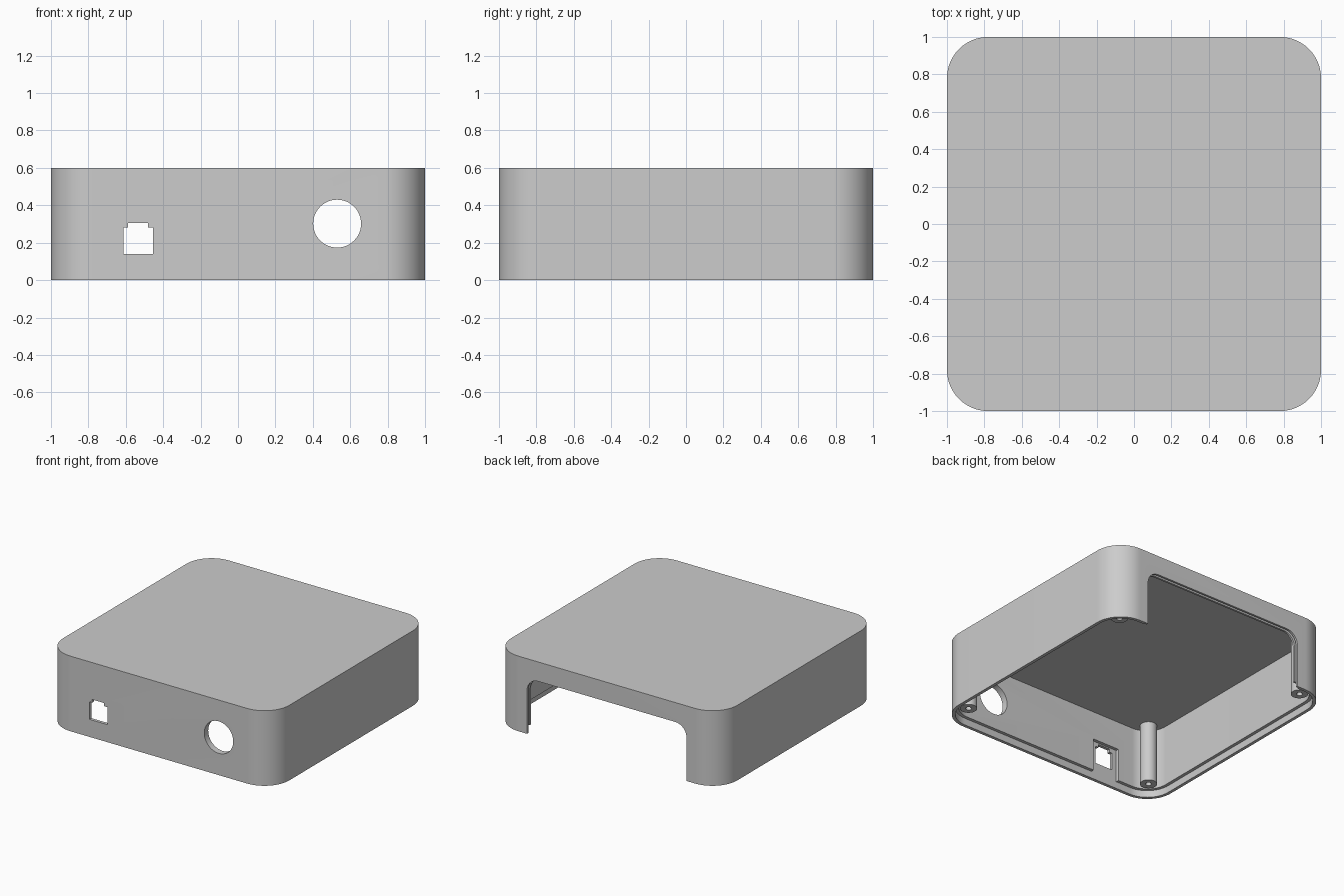
import bpy, bmesh
from math import pi, cos, sin, radians

if "Cube" in bpy.data.objects:
    bpy.data.objects.remove(bpy.data.objects["Cube"], do_unlink=True)

GREY = (0.604, 0.604, 0.604, 1)
plastic = bpy.data.materials.new("grey plastic")
plastic.use_nodes = True
plastic.diffuse_color = GREY
plastic.node_tree.nodes["Principled BSDF"].inputs["Base Color"].default_value = GREY


def rounded(cu, cv, hu, hv, r, n=20):
    """Outline of a rounded rectangle, counter-clockwise."""
    pts = []
    for k, (su, sv) in enumerate([(1, 1), (-1, 1), (-1, -1), (1, -1)]):
        for i in range(n + 1):
            a = (k + i / n) * pi / 2
            pts.append((cu + su * (hu - r) + r * cos(a), cv + sv * (hv - r) + r * sin(a)))
    return pts


def circle(cu, cv, r, n=48):
    return [(cu + r * cos(2 * pi * i / n), cv + r * sin(2 * pi * i / n)) for i in range(n)]


def rect(u0, u1, v0, v1):
    return [(u0, v0), (u1, v0), (u1, v1), (u0, v1)]


def prism(name, pts, lo, hi, axis="z"):
    """Extrude an outline along z (outline in x, y) or y (outline in x, z)."""
    bm = bmesh.new()
    rings = [[bm.verts.new((u, v, w) if axis == "z" else (u, w, v)) for u, v in pts]
             for w in (lo, hi)]
    bm.faces.new(rings[0])
    bm.faces.new(rings[1])
    for i in range(len(pts)):
        j = (i + 1) % len(pts)
        bm.faces.new((rings[0][i], rings[0][j], rings[1][j], rings[1][i]))
    bmesh.ops.recalc_face_normals(bm, faces=bm.faces)
    mesh = bpy.data.meshes.new(name)
    bm.to_mesh(mesh)
    bm.free()
    mesh.materials.append(plastic)
    ob = bpy.data.objects.new(name, mesh)
    bpy.context.collection.objects.link(ob)
    return ob


def select(ob):
    bpy.ops.object.select_all(action="DESELECT")
    ob.select_set(True)
    bpy.context.view_layer.objects.active = ob


def cut(ob, cutter):
    cutter.hide_render = True
    select(ob)
    mod = ob.modifiers.new("cut", "BOOLEAN")
    mod.operation, mod.solver, mod.object = "DIFFERENCE", "EXACT", cutter
    bpy.ops.object.modifier_apply(modifier=mod.name)
    bpy.data.objects.remove(cutter, do_unlink=True)


def smooth(ob):
    select(ob)
    bpy.ops.object.shade_smooth_by_angle(angle=radians(30))


# Main shell: hollow, open underneath, with a ledge for a base plate
shell = prism("shell", rounded(0, 0, 1, 1, 0.22), 0, 0.6)
cut(shell, prism("cavity", rounded(0, 0, 0.95, 0.95, 0.17), -0.1, 0.54))
cut(shell, prism("base_recess", rounded(0, 0, 0.975, 0.975, 0.195), -0.1, 0.055))

# Back opening, with a slot around it for a sliding panel
cut(shell, prism("back_opening", rounded(0, 0, 0.705, 0.445, 0.1), 0.85, 1.1, "y"))
cut(shell, prism("panel_slot", rounded(0, 0, 0.725, 0.465, 0.12), 0.966, 0.984, "y"))

# Round cable hole in the front
cut(shell, prism("cable_hole", circle(0.53, 0.302, 0.128), -1.1, -0.85, "y"))

# Socket hole with a narrow latch notch, and thinned wall behind it
cut(shell, prism("socket_relief", rect(-0.65, -0.415, -0.1, 0.315), -0.975, -0.85, "y"))
socket = [(-0.612, 0.14), (-0.455, 0.14), (-0.455, 0.28), (-0.482, 0.28),
          (-0.482, 0.305), (-0.588, 0.305), (-0.588, 0.28), (-0.612, 0.28)]
cut(shell, prism("socket_hole", socket, -1.1, -0.85, "y"))
smooth(shell)

# Four screw posts under the lid
for fb, y in (("front", -0.85), ("back", 0.85)):
    for lr, x in (("left", 0.85), ("right", -0.85)):
        post = prism(f"{fb}_{lr}_screw_post", circle(x, y, 0.062, 32), 0.055, 0.55)
        cut(post, prism("screw_hole", circle(x, y, 0.022, 20), -0.1, 0.4))
        smooth(post)
